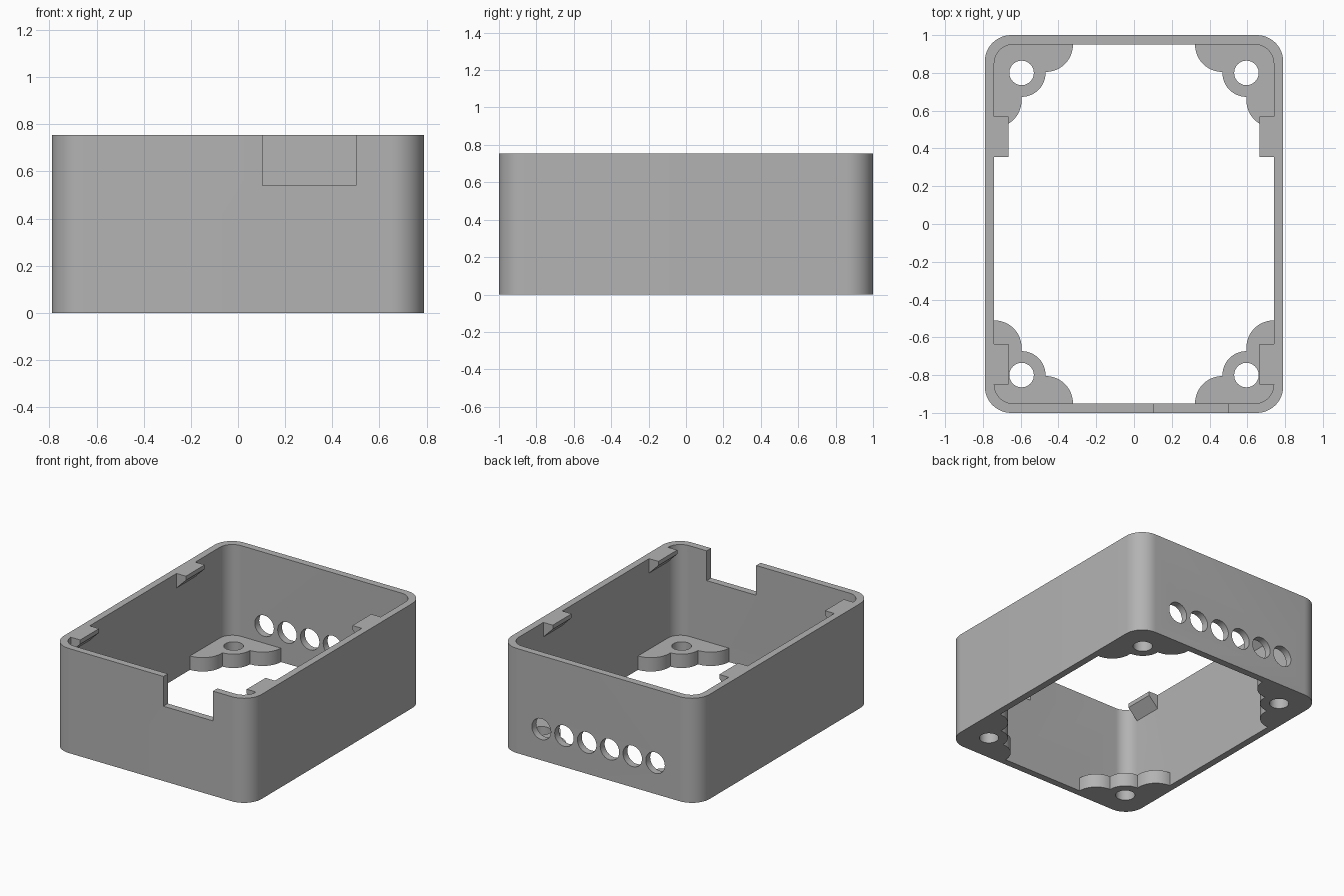
import bpy, bmesh
from math import sin, cos, pi, radians
from mathutils import Matrix

cube = bpy.data.objects.get("Cube")
if cube:
    bpy.data.objects.remove(cube, do_unlink=True)

HX, HY, H = 0.79, 1.0, 0.755      # half width, half depth, height
WALL = 0.05
IX, IY = HX - WALL, HY - WALL     # inner half sizes

grey = bpy.data.materials.new("grey plastic")
grey.use_nodes = True
COLOUR = (0.45, 0.45, 0.45, 1)
grey.diffuse_color = COLOUR
grey.node_tree.nodes["Principled BSDF"].inputs["Base Color"].default_value = COLOUR


def arc(cx, cy, r, start, end, steps=12):
    angles = [radians(start + (end - start) * i / steps) for i in range(steps + 1)]
    return [(cx + r * cos(a), cy + r * sin(a)) for a in angles]


def rounded_rect(hx, hy, r):
    pts = []
    for i, (sx, sy) in enumerate([(1, 1), (-1, 1), (-1, -1), (1, -1)]):
        pts += arc(sx * (hx - r), sy * (hy - r), r, 90 * i, 90 * i + 90)
    return pts


def prism(name, profile, z0, z1, matrix=Matrix()):
    """Extrude a flat profile along z, then place it."""
    bm = bmesh.new()
    face = bm.faces.new([bm.verts.new((x, y, z0)) for x, y in profile])
    top = bmesh.ops.extrude_face_region(bm, geom=[face])["geom"]
    bmesh.ops.translate(bm, vec=(0, 0, z1 - z0),
                        verts=[v for v in top if isinstance(v, bmesh.types.BMVert)])
    bm.transform(matrix)
    bmesh.ops.recalc_face_normals(bm, faces=bm.faces)
    mesh = bpy.data.meshes.new(name)
    bm.to_mesh(mesh)
    bm.free()
    mesh.materials.append(grey)
    obj = bpy.data.objects.new(name, mesh)
    bpy.context.collection.objects.link(obj)
    return obj


def combine(target, other, operation):
    """Apply a boolean and discard the helper."""
    mod = target.modifiers.new("boolean", "BOOLEAN")
    mod.operation, mod.solver, mod.object = operation, "EXACT", other
    bpy.context.view_layer.objects.active = target
    bpy.ops.object.modifier_apply(modifier=mod.name)
    bpy.data.objects.remove(other, do_unlink=True)


# Open rounded shell
box = prism("enclosure_body", rounded_rect(HX, HY, 0.14), 0, H)
combine(box, prism("cavity", rounded_rect(IX, IY, 0.10), -0.1, H + 0.1), "DIFFERENCE")

# Scalloped screw bosses in the four corners
PX, PY = 0.595, 0.80
LOBE = IX - PX
boss = [(IX + 0.005, IY), (PX - 0.127 - LOBE, IY + 0.02)]
boss += arc(PX - 0.127, IY, LOBE, 180, 270)
boss += arc(PX, PY, 0.127, 180, 270)
boss += arc(IX, 0.655, LOBE, 180, 270)
boss += [(IX + 0.02, 0.655 - LOBE)]
# Run the edge inside the wall up to the rounded corner
boss += [(IX + 0.02, 0.84)]
boss[1:1] = [(0.63, IY + 0.02)]
for sx in (1, -1):
    for sy in (1, -1):
        mirror = Matrix.Diagonal((sx, sy, 1, 1))
        combine(box, prism("boss", boss, 0, 0.1, mirror), "UNION")
        hole = arc(sx * PX, sy * PY, 0.065, 0, 345, 23)
        combine(box, prism("screw_hole", hole, -0.1, 0.2), "DIFFERENCE")

# Snap clips along the side rims: wedge profile in x-z, extruded along y
wedge = [(IX + 0.02, H), (IX - 0.075, H), (IX - 0.075, H - 0.03),
         (IX, H - 0.105), (IX + 0.02, H - 0.105)]
upright = Matrix(((1, 0, 0, 0), (0, 0, 1, 0), (0, 1, 0, 0), (0, 0, 0, 1)))
for sx in (1, -1):
    for y0, y1 in ((0.355, 0.57), (-0.85, -0.635)):
        place = Matrix.Diagonal((sx, 1, 1, 1)) @ upright
        combine(box, prism("clip", wedge, y0, y1, place), "UNION")

# Connector notch in the front wall
notch = [(0.105, 0.54), (0.5, 0.54), (0.5, 0.9), (0.105, 0.9)]
combine(box, prism("notch", notch, -1.1, -0.9, upright), "DIFFERENCE")

# Row of vent holes in the back wall
for i in range(6):
    vent = arc((i - 2.5) * 0.182, 0.225, 0.076, 0, 345, 23)
    combine(box, prism("vent", vent, 0.9, 1.1, upright), "DIFFERENCE")

bpy.ops.object.select_all(action="DESELECT")
box.select_set(True)
bpy.context.view_layer.objects.active = box
bpy.ops.object.shade_smooth_by_angle(angle=radians(30))
